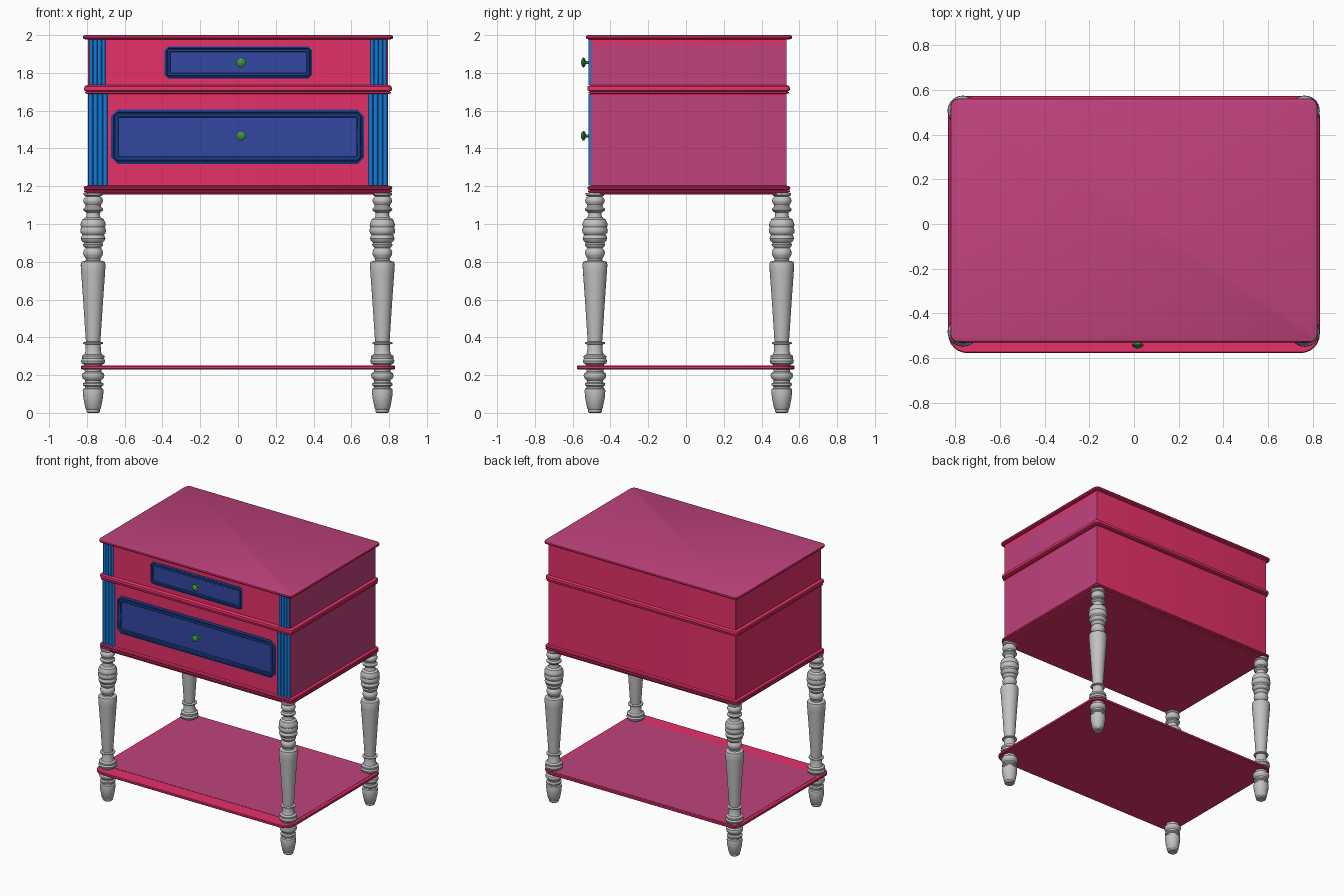
import bpy, bmesh, math

if "Cube" in bpy.data.objects:
    bpy.data.objects.remove(bpy.data.objects["Cube"])

def mat(name, r, g, b):
    m = bpy.data.materials.new(name)
    lin = lambda c: c / 12.92 if c <= 0.04045 else ((c + 0.055) / 1.055) ** 2.4
    m.diffuse_color = (lin(r), lin(g), lin(b), 1)
    m.use_nodes = True
    m.node_tree.nodes["Principled BSDF"].inputs["Base Color"].default_value = m.diffuse_color
    return m

CRIMSON = mat("crimson", 0.90, 0.19, 0.41)
PLUM = mat("plum", 0.75, 0.26, 0.49)
GREY = mat("grey", 0.76, 0.76, 0.76)
BLUE = mat("bright_blue", 0.06, 0.50, 0.88)
NAVY = mat("navy", 0.20, 0.28, 0.63)
FRAME = mat("frame_blue", 0.10, 0.25, 0.55)
GREEN = mat("green", 0.25, 0.58, 0.28)

def finish(name, bm, mats, rule=None, angle=35):
    bmesh.ops.recalc_face_normals(bm, faces=bm.faces)
    bm.normal_update()
    if rule:
        for f in bm.faces:
            f.material_index = rule(f)
    me = bpy.data.meshes.new(name)
    bm.to_mesh(me)
    bm.free()
    for m in mats:
        me.materials.append(m)
    ob = bpy.data.objects.new(name, me)
    bpy.context.collection.objects.link(ob)
    bpy.context.view_layer.objects.active = ob
    ob.select_set(True)
    bpy.ops.object.shade_smooth_by_angle(angle=math.radians(angle))
    ob.select_set(False)
    return ob

def loft(name, rings, mats, rule=None):
    """Skin equal-length point rings and cap both ends."""
    bm = bmesh.new()
    vs = [[bm.verts.new(p) for p in r] for r in rings]
    n = len(vs[0])
    for a, b in zip(vs, vs[1:]):
        for i in range(n):
            j = (i + 1) % n
            bm.faces.new((a[i], a[j], b[j], b[i]))
    bm.faces.new(vs[0][::-1])
    bm.faces.new(vs[-1])
    return finish(name, bm, mats, rule)

def rounded(x0, x1, y0, y1, r, seg):
    """Rectangle outline with rounded (seg>1) or cut (seg=1) corners."""
    pts = []
    for k, (cx, cy) in enumerate([(x1 - r, y1 - r), (x0 + r, y1 - r),
                                  (x0 + r, y0 + r), (x1 - r, y0 + r)]):
        for i in range(seg + 1):
            a = math.pi / 2 * (k + i / seg)
            pts.append((cx + r * math.cos(a), cy + r * math.sin(a)))
    return pts

def slab(name, profile, x, y0, y1, r, mats, rule=None):
    """Horizontal board whose edge follows (inset, z)."""
    return loft(name, [[(px, py, z) for px, py in
                        rounded(-x + d, x - d, y0 + d, y1 - d, max(r - d, .002), 6)]
                       for d, z in profile], mats, rule)

def lathe(name, profile, place, seg, m):
    return loft(name, [[place(r * math.cos(2 * math.pi * i / seg),
                              r * math.sin(2 * math.pi * i / seg), h)
                        for i in range(seg)] for r, h in profile], [m])

top_plum = lambda f: int(f.normal.z > 0.9)

# Table top
slab("table_top", [(.012, 1.978), (.003, 1.981), (0, 1.989), (.003, 1.997), (.010, 2.0)],
     .822, -.53, .562, .035, [CRIMSON, PLUM], top_plum)

# Cabinet boxes, right side in plum below a crimson strip
for name, z0, zs, z1 in [("upper_box", 1.73, 1.95, 1.98), ("lower_box", 1.195, 1.68, 1.695)]:
    slab(name, [(0, z0), (0, zs), (0, z1)], .795, -.503, .533, .003, [CRIMSON, PLUM],
         lambda f: int(f.normal.x > .9 and f.calc_center_median().z < zs))

# Mouldings between and below the boxes
slab("middle_moulding", [(.02, 1.688), (.006, 1.692), (.006, 1.698), (.012, 1.702), (.001, 1.708),
                         (0, 1.718), (.002, 1.728), (.010, 1.733), (.022, 1.737)],
     .815, -.522, .55, .025, [CRIMSON])
slab("bottom_moulding", [(.014, 1.155), (.010, 1.162), (.012, 1.166), (.002, 1.169), (.002, 1.176),
                         (.012, 1.179), (.002, 1.184), (0, 1.192), (.004, 1.199), (.020, 1.203)],
     .817, -.522, .552, .025, [CRIMSON])

# Low shelf with a plum surface plate
slab("shelf", [(.004, .230), (0, .234), (0, .246), (.004, .250)],
     .832, -.578, .574, .085, [CRIMSON])
slab("shelf_surface", [(0, .249), (0, .252)], .805, -.47, .56, .06, [PLUM])

# Turned legs: radius, height
LEG = [(.030, 0), (.036, .006), (.036, .018), (.041, .024), (.052, .08), (.055, .118), (.053, .127),
       (.044, .132), (.044, .140), (.054, .146), (.054, .156), (.043, .162), (.043, .172),
       (.056, .184), (.060, .198), (.056, .210), (.044, .218), (.047, .255), (.060, .262),
       (.064, .276), (.058, .288), (.060, .293), (.060, .302), (.046, .310), (.041, .325),
       (.040, .362), (.053, .366), (.053, .373), (.038, .377), (.040, .40), (.053, .60),
       (.063, .74), (.066, .785), (.062, .800), (.040, .806), (.038, .815), (.050, .834),
       (.053, .848), (.048, .864), (.040, .872), (.052, .884), (.054, .892), (.048, .900),
       (.060, .910), (.065, .924), (.060, .938), (.057, .943), (.066, .953), (.068, .968),
       (.063, .983), (.067, .992), (.065, 1.005), (.056, 1.025), (.040, 1.034), (.035, 1.046),
       (.036, 1.06), (.052, 1.072), (.053, 1.080), (.042, 1.090), (.040, 1.10), (.050, 1.114),
       (.052, 1.126), (.046, 1.140), (.038, 1.146), (.050, 1.153), (.050, 1.165)]
for lr, x in (("left", -.767), ("right", .764)):
    for fb, y in (("front", -.482), ("back", .507)):
        lathe(f"{fb}_{lr}_leg", LEG, lambda a, b, h: (x + a, y + b, h), 28, GREY)

# Fluted corner strips: four reeds across each
def pilaster(name, x0, x1, z0, z1):
    w, pts = (x1 - x0) / 4, []
    for i in range(4):
        for k in range(7):
            t = k / 6
            pts.append((x0 + w * (i + .04 + .92 * t), -.504 - .012 * math.sin(math.pi * t) ** .6))
    pts += [(x1, -.498), (x0, -.498)]
    loft(name, [[(px, py, z) for px, py in pts] for z in (z0, z1)], [BLUE])

for lr, s in (("left", -1), ("right", 1)):
    for part, a, b, z0, z1 in [("upper", .70, .788, 1.737, 1.978), ("lower", .69, .793, 1.203, 1.688)]:
        pilaster(f"{part}_{lr}_fluted_strip", min(s * a, s * b), max(s * a, s * b), z0, z1)

# Drawer fronts: stepped frame around a flat navy panel
def drawer(name, x0, x1, z0, z1, cut, w):
    steps = [(0, -.500), (0, -.507), (.3 * w, -.512), (.45 * w, -.508), (.55 * w, -.513),
             (.9 * w, -.513), (w, -.509)]
    rings = []
    for d, y in steps:
        c = max(cut - d, .004)
        rings.append([(px, y, pz) for px, pz in rounded(x0 + d, x1 - d, z0 + d, z1 - d, c, 1)])
    loft(name, rings, [FRAME, NAVY], lambda f: int(len(f.verts) > 4 and f.normal.y < -.9))

drawer("upper_drawer", -.388, .392, 1.77, 1.94, .02, .030)
drawer("lower_drawer", -.672, .668, 1.318, 1.605, .035, .040)

# Round knobs
KNOB = [(.016, -.505), (.016, -.512), (.008, -.515), (.008, -.530), (.018, -.534),
        (.026, -.540), (.026, -.545), (.017, -.552), (.006, -.557)]
for part, z in (("upper", 1.855), ("lower", 1.467)):
    lathe(part + "_knob", KNOB, lambda a, b, h: (.016 + a, h, z + b), 16, GREEN)
